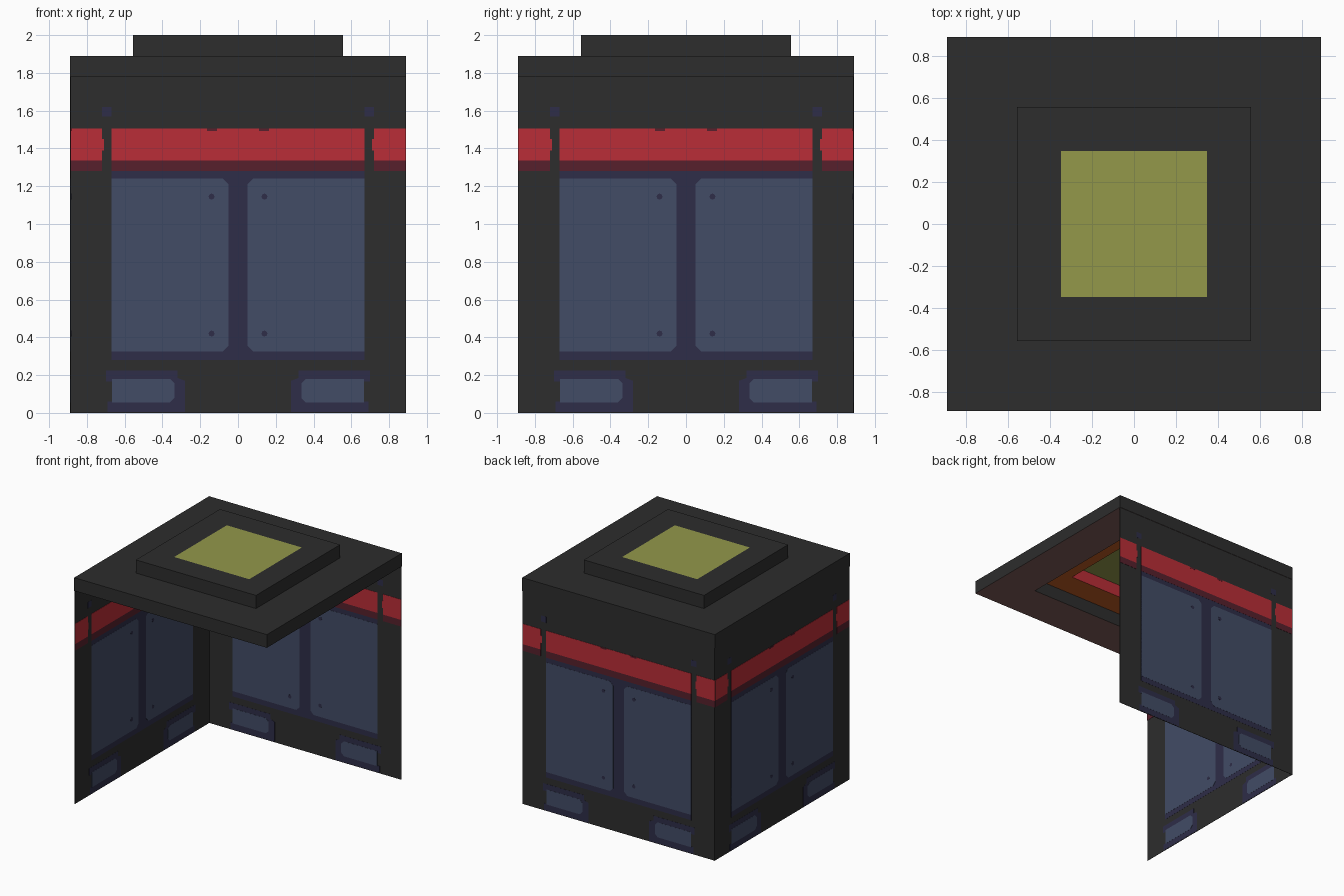
import bpy, bmesh, math

if "Cube" in bpy.data.objects:
    bpy.data.objects.remove(bpy.data.objects["Cube"])

def material(name, hexa):
    lin = []
    for i in (0, 2, 4):
        c = int(hexa[i:i + 2], 16) / 255
        lin.append(c / 12.92 if c <= 0.04045 else ((c + 0.055) / 1.055) ** 2.4)
    m = bpy.data.materials.new(name)
    m.diffuse_color = (*lin, 1)
    m.use_nodes = True
    m.node_tree.nodes["Principled BSDF"].inputs["Base Color"].default_value = m.diffuse_color
    return m

DARK = material("charcoal", "2D2D2D")
RED = material("red", "BA2D37")
MAROON = material("maroon", "57202C")
NAVY = material("navy", "2E2D48")
BLUE = material("slate blue", "424C66")
OLIVE = material("olive light", "93984A")
BROWN = material("dull brown", "7E5C57")
RUST = material("rust", "BE5A22")

def finish(name, bm, mats):
    bmesh.ops.recalc_face_normals(bm, faces=bm.faces)
    me = bpy.data.meshes.new(name)
    bm.to_mesh(me)
    bm.free()
    for m in mats:
        me.materials.append(m)
    ob = bpy.data.objects.new(name, me)
    bpy.context.collection.objects.link(ob)
    return ob

H = 0.89      # half width of the booth
WALL = 0.886  # wall centre plane

def rect(u0, u1, z0, z1):
    return [(u0, z0), (u1, z0), (u1, z1), (u0, z1)]

def pane(u0, u1, z0, z1, c):
    """Rectangle with its inner (u1) corners bevelled."""
    return [(u0, z0), (u1 - c, z0), (u1, z0 + c), (u1, z1 - c), (u1 - c, z1), (u0, z1)]

def disc(u, z, r):
    return [(u + r * math.cos(k * math.pi / 4), z + r * math.sin(k * math.pi / 4)) for k in range(8)]

def plates(name, shapes, half, mat, place):
    """Thin prisms seen from both sides of a wall."""
    bm = bmesh.new()
    for pts in shapes:
        a = [bm.verts.new(place(u, -half, z)) for u, z in pts]
        b = [bm.verts.new(place(u, half, z)) for u, z in pts]
        bm.faces.new(a)
        bm.faces.new(b[::-1])
        n = len(pts)
        for i in range(n):
            bm.faces.new((a[i], b[i], b[(i + 1) % n], a[(i + 1) % n]))
    finish(name, bm, [mat])

def both(shapes):
    return shapes + [[(-u, z) for u, z in s][::-1] for s in shapes]

# Painted wall pattern, left half mirrored to the right
lower_frame = [(-0.69, 0.005), (-0.28, 0.005), (-0.28, 0.17), (-0.32, 0.185), (-0.32, 0.225),
               (-0.70, 0.225), (-0.70, 0.165), (-0.665, 0.165), (-0.665, 0.06), (-0.69, 0.06)]
navy = [rect(-0.67, 0.67, 0.28, 1.28)] + both([lower_frame, rect(-0.72, -0.67, 1.57, 1.62)])
blue = both([pane(-0.67, -0.05, 0.325, 1.24, 0.03), pane(-0.668, -0.335, 0.055, 0.18, 0.025)])
red = [rect(-0.67, 0.67, 1.335, 1.505)] + both([rect(-H, -0.72, 1.335, 1.505),
                                                rect(-0.72, -0.71, 1.39, 1.45)])
maroon = [rect(-0.67, 0.67, 1.28, 1.335)] + both([rect(-H, -0.72, 1.28, 1.335)])
dots = both([disc(-0.14, z, 0.016) for z in (0.42, 1.145)])
notches = both([rect(-0.165, -0.11, 1.493, 1.505)])

# Back and left walls; front and right sides stay open
for side, place in (("back", lambda u, d, z: (u, WALL + d, z)),
                    ("left", lambda u, d, z: (-WALL + d, u, z))):
    plates(side + "_wall", [rect(-H, H, 0, 1.78)], 0.001, DARK, place)
    plates(side + "_window_frames", navy, 0.002, NAVY, place)
    plates(side + "_window_panes", blue, 0.003, BLUE, place)
    plates(side + "_red_band", red, 0.003, RED, place)
    plates(side + "_band_shadow_stripe", maroon, 0.003, MAROON, place)
    plates(side + "_rivets", dots, 0.004, NAVY, place)
    plates(side + "_band_notches", notches, 0.004, MAROON, place)

def square_ring(name, outer, inner, z0, z1, under, inside):
    """Square slab with a square opening; underside and opening coloured apart."""
    bm = bmesh.new()
    loops = [[bm.verts.new((sx * s, sy * s, z)) for sx, sy in ((-1, -1), (1, -1), (1, 1), (-1, 1))]
             for s, z in ((outer, z0), (outer, z1), (inner, z1), (inner, z0))]
    for k, mi in enumerate((0, 0, 2, 1)):   # outside, top, opening, underside
        p, q = loops[k], loops[(k + 1) % 4]
        for i in range(4):
            j = (i + 1) % 4
            bm.faces.new((p[i], p[j], q[j], q[i])).material_index = mi
    finish(name, bm, [DARK, under, inside])

# Stepped roof and its light panel
square_ring("roof_slab", H, 0.555, 1.78, 1.89, BROWN, DARK)
square_ring("roof_cap", 0.555, 0.347, 1.89, 2.0, RUST, RED)
bm = bmesh.new()
bmesh.ops.create_cube(bm, size=1)
for v in bm.verts:
    v.co = (v.co.x * 0.694, v.co.y * 0.694, 1.998 + v.co.z * 0.004)
finish("roof_light_panel", bm, [OLIVE])
